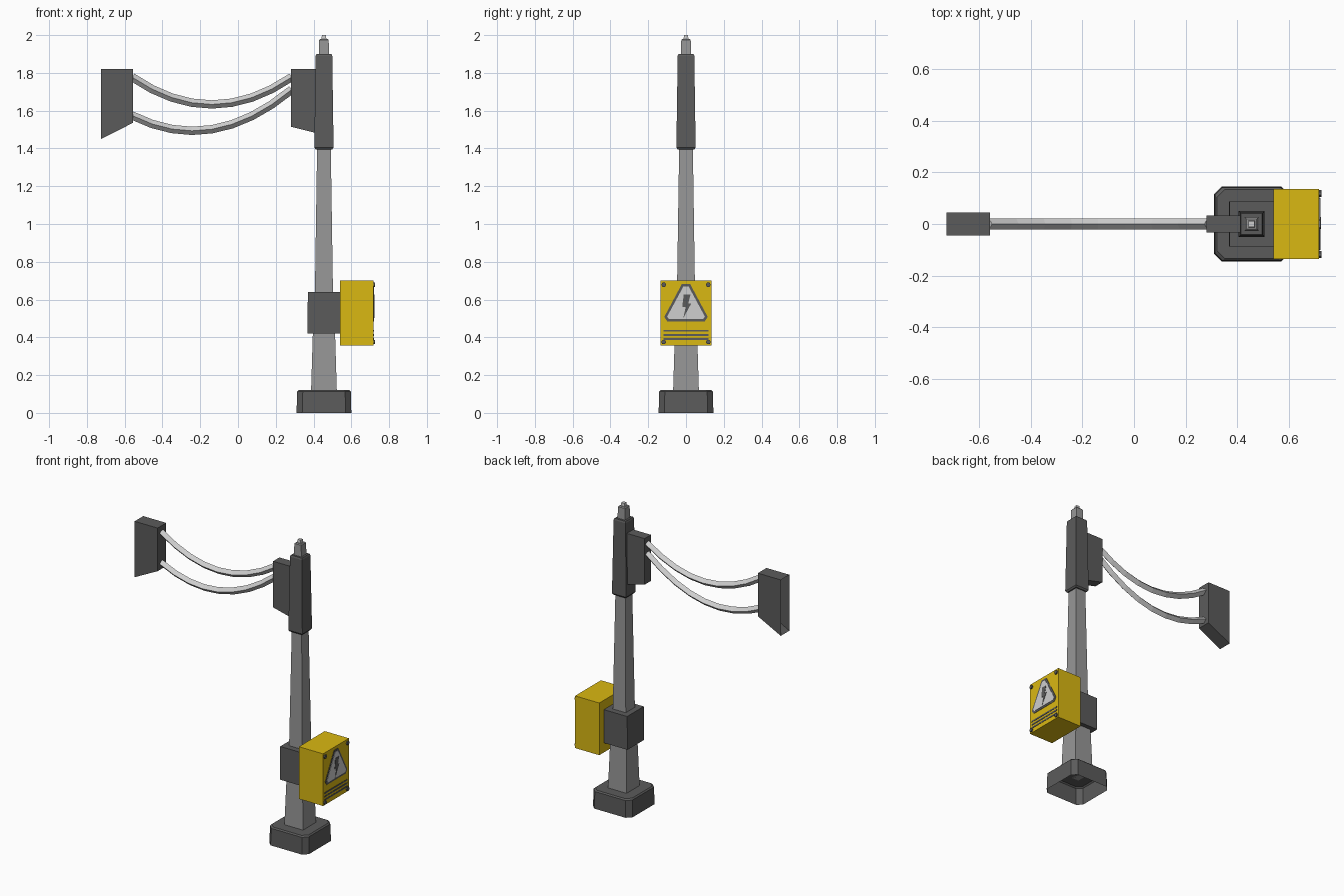
import bpy, bmesh
from mathutils import Vector

if "Cube" in bpy.data.objects:
    bpy.data.objects.remove(bpy.data.objects["Cube"])

PX = 0.455  # pole centre in x


def material(name, r, g, b):
    m = bpy.data.materials.new(name)
    m.diffuse_color = (r, g, b, 1)
    m.use_nodes = True
    m.node_tree.nodes["Principled BSDF"].inputs["Base Color"].default_value = m.diffuse_color
    return m


DARK = material("dark grey", 0.105, 0.105, 0.105)
GREY = material("mid grey", 0.31, 0.31, 0.31)
LIGHT = material("light grey", 0.62, 0.62, 0.62)
YELLOW = material("warning yellow", 0.70, 0.48, 0.006)


def loft(name, rings, mat, cap_start=True, cap_end=True):
    """Skin a list of equal-length point rings."""
    bm = bmesh.new()
    vs = [[bm.verts.new(p) for p in ring] for ring in rings]
    n = len(rings[0])
    for a, b in zip(vs, vs[1:]):
        for i in range(n):
            j = (i + 1) % n
            bm.faces.new((a[i], a[j], b[j], b[i]))
    if cap_start:
        bm.faces.new(vs[0][::-1])
    if cap_end:
        bm.faces.new(vs[-1])
    bmesh.ops.recalc_face_normals(bm, faces=bm.faces)
    me = bpy.data.meshes.new(name)
    bm.to_mesh(me)
    bm.free()
    me.materials.append(mat)
    ob = bpy.data.objects.new(name, me)
    bpy.context.collection.objects.link(ob)
    return ob


def tower(name, levels, mat, chamfer=0.0, cap_start=True):
    """Square section around the pole axis; levels are (z, half width)."""
    rings = []
    for z, h in levels:
        c = h - chamfer
        if chamfer:
            pts = [(h, -c), (h, c), (c, h), (-c, h), (-h, c), (-h, -c), (-c, -h), (c, -h)]
        else:
            pts = [(h, -h), (h, h), (-h, h), (-h, -h)]
        rings.append([(PX + x, y, z) for x, y in pts])
    return loft(name, rings, mat, cap_start)


def slab_y(name, pts, half, mat):
    """Side profile in (x, z), extruded along y."""
    return loft(name, [[(x, y, z) for x, z in pts] for y in (-half, half)], mat)


def plate_x(name, pts, x0, x1, mat):
    """Front profile in (y, z), extruded along x."""
    return loft(name, [[(x, y, z) for y, z in pts] for x in (x0, x1)], mat)


def rect(a0, a1, b0, b1):
    return [(a0, b0), (a1, b0), (a1, b1), (a0, b1)]


# Base, an open-bottomed shell, and the stepped pole
tower("base", [(0, 0.145), (0.112, 0.142), (0.12, 0.134)], DARK, 0.03, cap_start=False)
tower("lower_pole", [(0.12, 0.068), (0.45, 0.058)], GREY)
tower("upper_pole", [(0.62, 0.048), (1.42, 0.036)], GREY)
tower("top_sleeve", [(1.395, 0.044), (1.405, 0.051), (1.89, 0.044), (1.9, 0.040)], DARK)
tower("pole_cap", [(1.9, 0.027), (1.975, 0.025), (1.98, 0.020)], GREY)
tower("pole_tip", [(1.975, 0.013), (2.0, 0.011)], LIGHT)

# Cable brackets; the far one is open on its outer end
slab_y("near_cable_bracket", [(0.28, 1.515), (0.42, 1.48), (0.42, 1.82), (0.28, 1.82)], 0.033, DARK)
far = slab_y("far_cable_bracket",
             [(-0.725, 1.45), (-0.557, 1.535), (-0.557, 1.82), (-0.725, 1.82)], 0.045, DARK)
bm = bmesh.new()
bm.from_mesh(far.data)
bmesh.ops.delete(bm, geom=[f for f in bm.faces if f.normal.x < -0.9], context='FACES')
bm.to_mesh(far.data)
bm.free()


# Sagging cables with a diamond section
def cable(name, z0, z1, sag, segments=8, r=0.022):
    x0, x1 = -0.562, 0.285
    rings = []
    for i in range(segments + 1):
        u = i / segments
        p = Vector((x0 + (x1 - x0) * u, 0, z0 + (z1 - z0) * u - 4 * sag * u * (1 - u)))
        t = Vector((x1 - x0, 0, z1 - z0 - 4 * sag * (1 - 2 * u))).normalized()
        up, side = Vector((-t.z, 0, t.x)) * r, Vector((0, r, 0))
        rings.append([p + up, p + side, p - up, p - side])
    return loft(name, rings, LIGHT)


cable("upper_cable", 1.778, 1.778, 0.145)
cable("lower_cable", 1.575, 1.712, 0.142)

# Control box on its clamp
slab_y("box_clamp", [(0.367, 0.42), (0.545, 0.42), (0.545, 0.64), (0.37, 0.64)], 0.087, DARK)
FX = 0.717  # box front plane
plate_x("control_box", rect(-0.135, 0.135, 0.357, 0.702), 0.54, FX, YELLOW)

# Hexagonal screws in the four corners
for sy in (-1, 1):
    for z in (0.375, 0.678):
        y, r = sy * 0.118, 0.013
        hexa = [(y + r * a, z + r * b) for a, b in
                ((1, 0), (0.5, 0.87), (-0.5, 0.87), (-1, 0), (-0.5, -0.87), (0.5, -0.87))]
        plate_x("box_screw", hexa, FX - 0.002, 0.725, DARK)

# Warning triangle, bolt symbol and three vent stripes
plate_x("warning_border", [(-0.098, 0.483), (0.098, 0.483), (0.115, 0.508), (0.022, 0.682),
                           (-0.022, 0.682), (-0.115, 0.508)], FX - 0.001, FX + 0.002, DARK)
plate_x("warning_panel", [(-0.09, 0.496), (0.09, 0.496), (0.1, 0.51), (0.014, 0.669),
                          (-0.014, 0.669), (-0.1, 0.51)], FX, FX + 0.004, LIGHT)
plate_x("bolt_symbol", [(-0.012, 0.627), (-0.02, 0.56), (-0.002, 0.56), (-0.014, 0.502),
                        (0.027, 0.578), (0.012, 0.578), (0.024, 0.627)], FX, FX + 0.006, DARK)
for z in (0.391, 0.413, 0.435):
    plate_x("box_stripe", rect(-0.12, 0.12, z - 0.005, z + 0.005), FX - 0.001, FX + 0.002, DARK)
